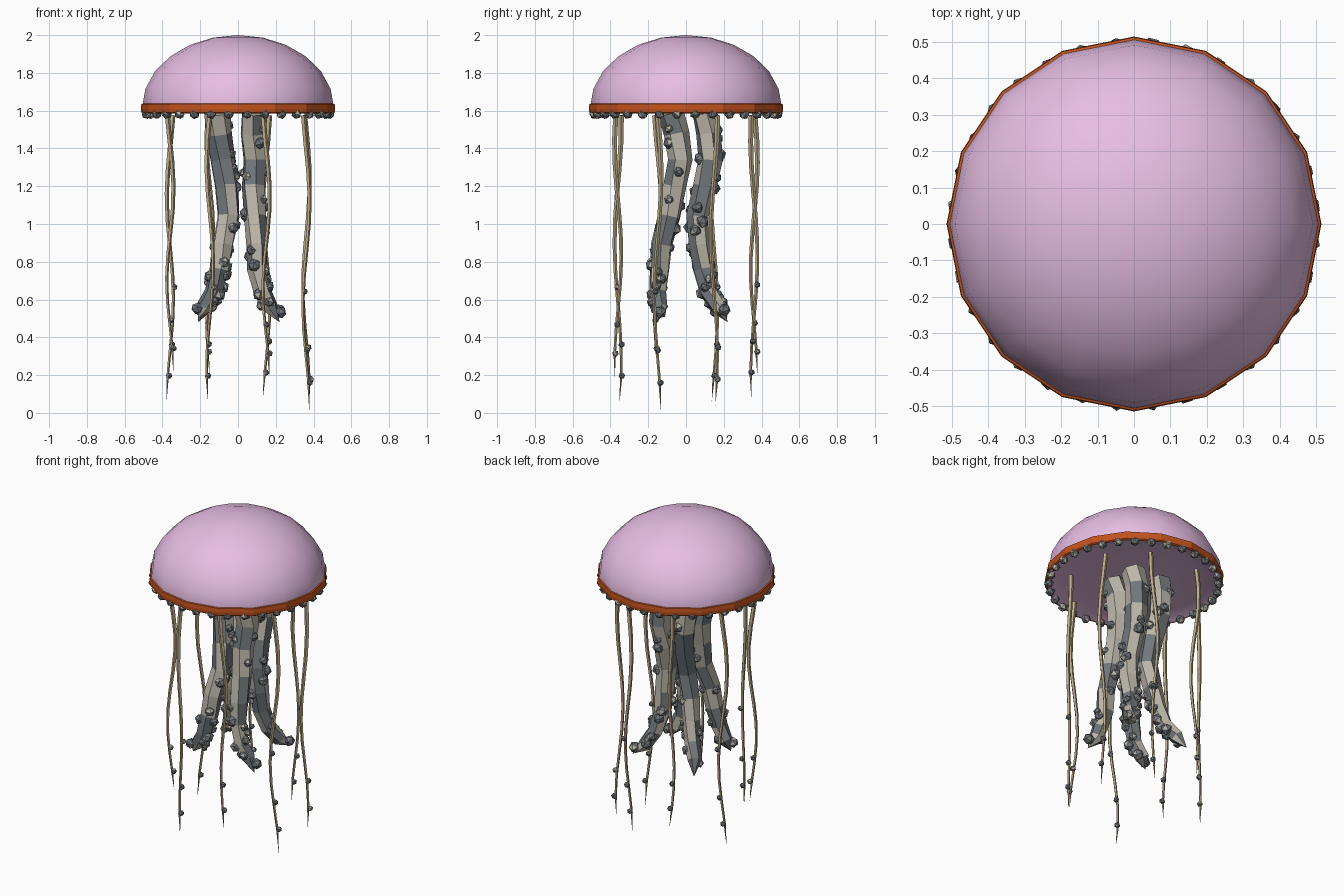
import bpy, bmesh, math, random
from mathutils import Vector, Matrix

if "Cube" in bpy.data.objects:
    bpy.data.objects.remove(bpy.data.objects["Cube"])

random.seed(7)


def material(name, rgb):
    m = bpy.data.materials.new(name)
    m.diffuse_color = (*rgb, 1)
    m.use_nodes = True
    m.node_tree.nodes["Principled BSDF"].inputs["Base Color"].default_value = m.diffuse_color
    return m


PINK = material("pink bell", (0.79, 0.51, 0.77))
ORANGE = material("orange rim", (0.54, 0.085, 0.012))
STONE = material("light stone grey", (0.50, 0.47, 0.40))
SLATE = material("dark slate grey", (0.165, 0.185, 0.20))
SAND = material("sand", (0.50, 0.41, 0.25))


def finish(bm, name, mats, smooth=False):
    bmesh.ops.recalc_face_normals(bm, faces=bm.faces)
    me = bpy.data.meshes.new(name)
    bm.to_mesh(me)
    bm.free()
    ob = bpy.data.objects.new(name, me)
    bpy.context.collection.objects.link(ob)
    for m in mats:
        me.materials.append(m)
    if smooth:
        bpy.context.view_layer.objects.active = ob
        ob.select_set(True)
        bpy.ops.object.shade_smooth_by_angle(angle=math.radians(40))
        ob.select_set(False)
    return ob


def lathe(name, profile, mat, smooth, closed=False):
    """Spin a (radius, z) profile around z in 16 steps."""
    bm = bmesh.new()
    vs = [bm.verts.new((r, 0, z)) for r, z in profile]
    es = [bm.edges.new(p) for p in zip(vs, vs[1:])]
    if closed:
        es.append(bm.edges.new((vs[-1], vs[0])))
    bmesh.ops.spin(bm, geom=vs + es, cent=(0, 0, 0), axis=(0, 0, 1),
                   angle=2 * math.pi, steps=16, use_duplicate=False)
    bmesh.ops.remove_doubles(bm, verts=bm.verts, dist=0.0005)
    return finish(bm, name, [mat], smooth)


def tube(bm, points, radii, sides, twist=0.0, start=0.0):
    """Tapered faceted tube; a zero last radius makes a pointed tip."""
    rings = []
    for i, (p, r) in enumerate(zip(points, radii)):
        a, b = points[max(i - 1, 0)], points[min(i + 1, len(points) - 1)]
        rot = Vector((0, 0, -1)).rotation_difference((b - a).normalized())
        if r == 0:
            rings.append([bm.verts.new(p)])
            continue
        ring = []
        for k in range(sides):
            t = 2 * math.pi * k / sides + twist * i + start
            ring.append(bm.verts.new(p + rot @ Vector((r * math.cos(t), r * math.sin(t), 0))))
        rings.append(ring)
    bm.faces.new(rings[0])
    for lo, hi in zip(rings, rings[1:]):
        for k in range(sides):
            n = (k + 1) % sides
            if len(hi) == 1:
                bm.faces.new((lo[k], lo[n], hi[0]))
            else:
                bm.faces.new((lo[k], lo[n], hi[n], hi[k]))


def bead(bm, pos, r, light=0.2):
    """Faceted ball with a few paler facets."""
    m = Matrix.Translation(pos) @ Matrix.Rotation(random.uniform(0, 6.28), 4, 'X')
    res = bmesh.ops.create_icosphere(bm, subdivisions=1, radius=r, matrix=m)
    for f in {f for v in res["verts"] for f in v.link_faces}:
        f.material_index = int(random.random() < light)


def along(points, t):
    i = min(int(t * (len(points) - 1)), len(points) - 2)
    return points[i].lerp(points[i + 1], t * (len(points) - 1) - i)


# Bell: outer dome with a shallow hollow underside
dome = [(0.508 * math.sin(math.radians(a)), 1.615 + 0.385 * math.cos(math.radians(a)))
        for a in range(0, 91, 15)]
under = [(0.502, 1.587), (0.47, 1.60), (0.40, 1.612), (0.25, 1.62), (0.0, 1.625)]
lathe("bell", dome + under, PINK, True)

# Rim band: a thin skin around the edge
lathe("rim_band", [(0.504, 1.584), (0.512, 1.59), (0.514, 1.61),
                   (0.512, 1.634), (0.505, 1.637)], ORANGE, False)

# Ring of beads under the rim
bm = bmesh.new()
for i in range(32):
    a = 2 * math.pi * (i + 0.5) / 32
    bead(bm, (0.487 * math.cos(a), 0.487 * math.sin(a), 1.583), 0.028)
finish(bm, "rim_beads", [SLATE, STONE])

# Thick inner arms, one per quadrant: offsets from the axis at each height
heights = [1.59, 1.48, 1.34, 1.20, 1.04, 0.89, 0.76, 0.64, 0.56, 0.48]
left_x = [-.11, -.10, -.08, -.06, -.05, -.08, -.10, -.13, -.18, -.21]
right_x = [.09, .08, .09, .08, .09, .10, .10, .13, .17, .22]
front_y = [-.08, -.05, -.03, -.06, -.09, -.13, -.14, -.15, -.14, -.15]
back_y = [.10, .12, .13, .10, .06, .07, .09, .12, .17, .22]
widths = [.069, .068, .065, .062, .059, .056, .052, .047, .042, 0]

arm_bm, knob_bm = bmesh.new(), bmesh.new()
for n, (xs, ys) in enumerate([(left_x, front_y), (right_x, front_y),
                              (left_x, back_y), (right_x, back_y)]):
    pts = [Vector(p) for p in zip(xs, ys, heights)]
    pts[-1].z += (0.02, 0.0, 0.0, 0.03)[n]
    tube(arm_bm, pts, widths, 6, twist=0.12, start=n * 0.4)
    # Knobs get denser towards the tip
    for k in range(18):
        t = 0.05 + 0.88 * ((k + random.random()) / 18) ** 0.75
        a = random.uniform(0, 2 * math.pi)
        r = 0.058 - 0.022 * t
        pos = along(pts, t) + Vector((r * math.cos(a), r * math.sin(a), 0))
        bead(knob_bm, pos, random.uniform(0.026, 0.037))
for f in arm_bm.faces:
    f.material_index = int(random.random() < 0.45)
finish(arm_bm, "inner_arms", [STONE, SLATE])
finish(knob_bm, "arm_knobs", [SLATE, STONE])

# Long thin tentacles on a ring of eight, each with its own tip height and sway
tips = [0.04, 0.08, 0.20, 0.06, 0.22, 0.06, 0.19, 0.02]
sways = [5.8, 1.9, 3.8, 2.2, 5.3, 9.5, 11.4, 5.3]
ten_bm, drop_bm = bmesh.new(), bmesh.new()
for n, (tip, phase) in enumerate(zip(tips, sways)):
    a = math.radians(22.5 + 45 * n)
    pts = []
    for i in range(12):
        t = i / 11
        w = 0.018 * math.sin(2 * math.pi * 1.4 * t + phase)
        v = 0.018 * math.cos(2 * math.pi * 1.2 * t + n * 2.47)
        pts.append(Vector((0.39 * math.cos(a) + w, 0.39 * math.sin(a) + v,
                           1.575 + (tip - 1.575) * t)))
    radii = [0.0145 - 0.008 * i / 11 for i in range(11)] + [0]
    tube(ten_bm, pts, radii, 5)
    # Small drops near the tip
    for t in (0.91, 0.80, 0.6)[:2 + n % 2]:
        bead(drop_bm, along(pts, t) + Vector((0.008, 0.004, 0)), 0.018)
# Stand the lowest tip on the ground
low = min(v.co.z for v in ten_bm.verts)
for v in ten_bm.verts:
    if v.co.z < low + 0.001:
        v.co.z = 0
finish(ten_bm, "tentacles", [SAND])
finish(drop_bm, "tentacle_drops", [SLATE, STONE])
